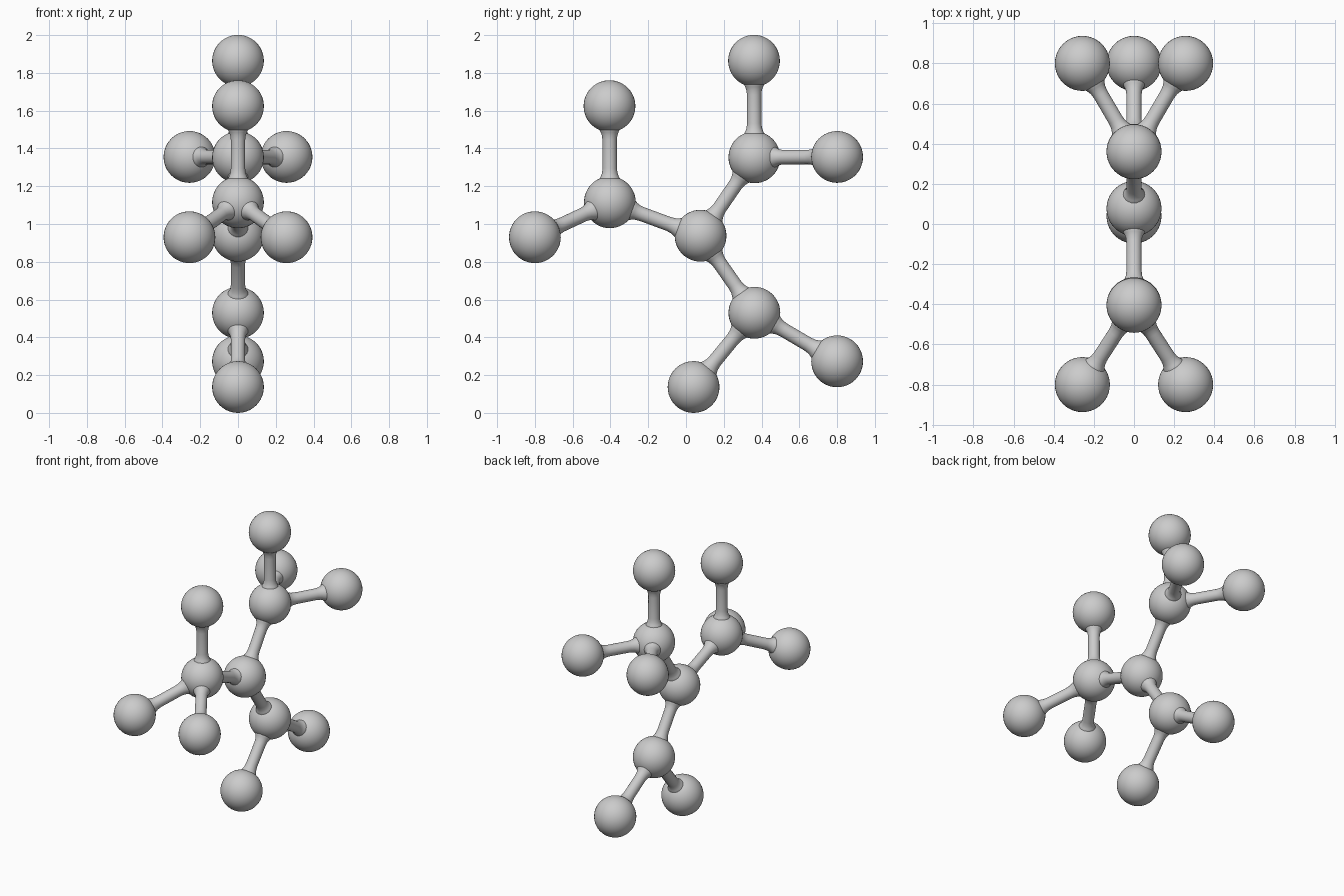
import bpy, bmesh, math
from mathutils import Vector

if "Cube" in bpy.data.objects:
    bpy.data.objects.remove(bpy.data.objects["Cube"])

R = 0.137        # ball radius
ROD = 0.038      # rod radius
SIDES = 24

# ball centres
balls = {
    "hub": (0, 0.077, 0.938),
    "upper_joint": (0, 0.362, 1.353),
    "front_joint": (0, -0.403, 1.115),
    "lower_joint": (0, 0.362, 0.530),
    "upper_top": (0, 0.360, 1.864),
    "upper_right": (0.257, 0.800, 1.355),
    "upper_left": (-0.257, 0.800, 1.355),
    "front_top": (0, -0.405, 1.624),
    "front_right": (0.257, -0.800, 0.930),
    "front_left": (-0.257, -0.800, 0.930),
    "lower_bottom": (0, 0.040, 0.137),
    "lower_back": (0, 0.800, 0.273),
}

# each rod joins two balls
rods = [("hub", j + "_joint") for j in ("upper", "front", "lower")]
rods += [(n.split("_")[0] + "_joint", n) for n in balls
         if n != "hub" and not n.endswith("joint")]


def finish(name, bm, loc):
    bmesh.ops.recalc_face_normals(bm, faces=bm.faces)
    mesh = bpy.data.meshes.new(name)
    bm.to_mesh(mesh)
    bm.free()
    mesh.shade_smooth()
    ob = bpy.data.objects.new(name, mesh)
    ob.location = loc
    bpy.context.collection.objects.link(ob)
    return ob


def ball(name, loc):
    bm = bmesh.new()
    bmesh.ops.create_uvsphere(bm, u_segments=40, v_segments=24, radius=R)
    finish(name + "_ball", bm, loc)


def rod(a, b):
    # lathe a thin rod that flares where it meets each ball
    start, end = Vector(balls[a]), Vector(balls[b])
    axis = end - start
    length = axis.length
    half = [(0.105, 0.058), (0.125, 0.054), (0.138, 0.047),
            (0.155, 0.041), (0.18, ROD)]
    profile = half + [(length - d, r) for d, r in reversed(half)]
    bm = bmesh.new()
    rings = []
    for d, r in profile:
        rings.append([bm.verts.new((r * math.cos(t), r * math.sin(t), d))
                      for t in (2 * math.pi * i / SIDES for i in range(SIDES))])
    for lo, hi in zip(rings, rings[1:]):
        for i in range(SIDES):
            j = (i + 1) % SIDES
            bm.faces.new((lo[i], lo[j], hi[j], hi[i]))
    ob = finish(f"{b}_rod", bm, start)
    ob.rotation_mode = 'QUATERNION'
    ob.rotation_quaternion = axis.to_track_quat('Z', 'Y')


for name, loc in balls.items():
    ball(name, loc)
for a, b in rods:
    rod(a, b)
